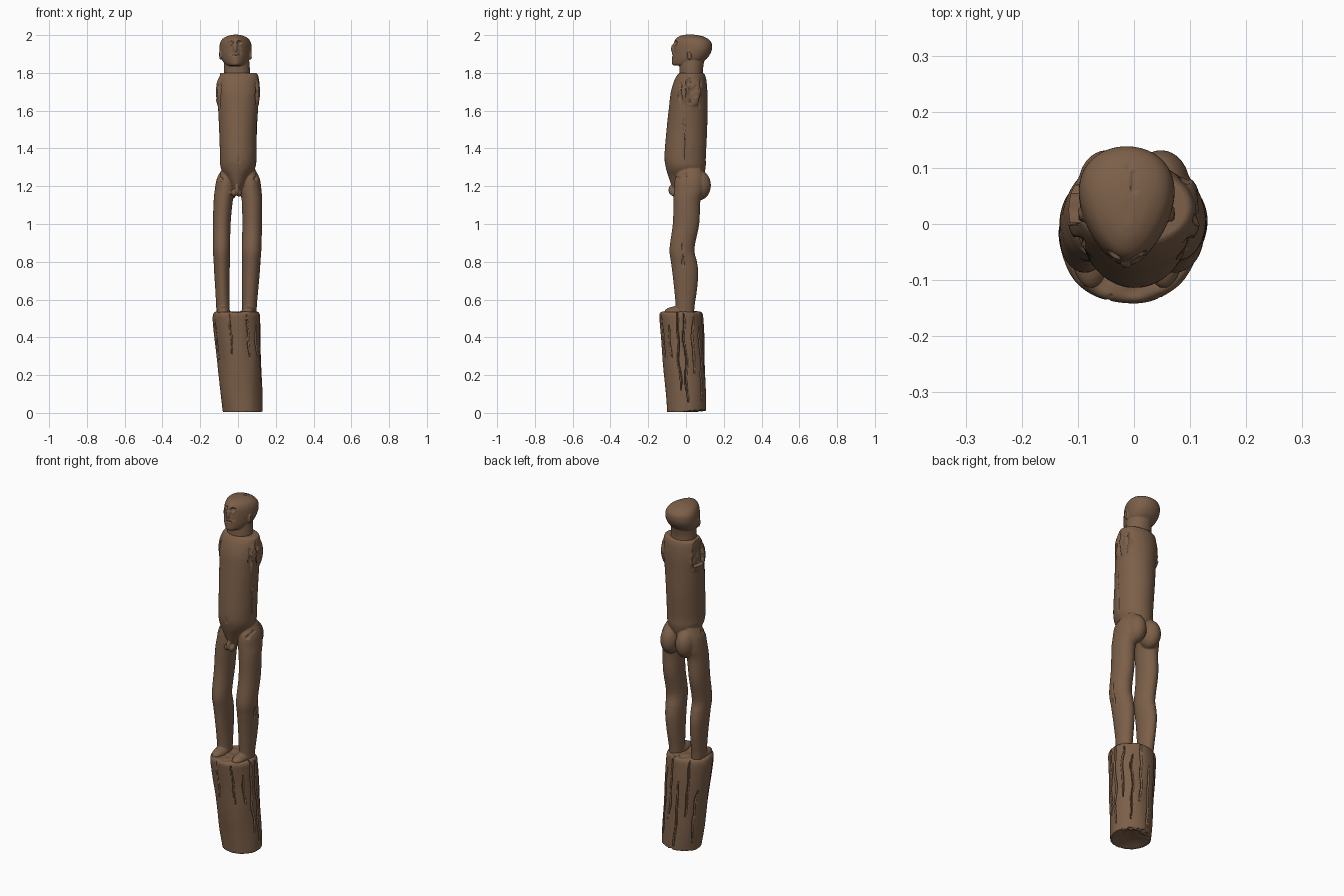
import bpy, bmesh, math
from mathutils import Vector, Matrix, noise

wood = bpy.data.materials.new("brown_wood")
wood.diffuse_color = (0.2, 0.115, 0.066, 1)


def catmull(a, b, c, d, t):
    return [0.5 * (2 * q + (r - p) * t + (2 * p - 5 * q + 4 * r - s) * t * t
                   + (3 * q - p - 3 * r + s) * t ** 3) for p, q, r, s in zip(a, b, c, d)]


def loft(bm, rings, n=48, steps=5, taper=0.0):
    """Closed smooth tube through rings given as (z, x0, x1, y0, y1)."""
    fine = []
    for i in range(len(rings) - 1):
        a, d = rings[max(i - 1, 0)], rings[min(i + 2, len(rings) - 1)]
        fine += [catmull(a, rings[i], rings[i + 1], d, k / steps) for k in range(steps)]
    fine.append(rings[-1])
    loops = []
    for z, x0, x1, y0, y1 in fine:
        loop = []
        for k in range(n):
            a = math.tau * k / n
            c, s = math.cos(a), math.sin(a)
            loop.append(bm.verts.new(((x0 + x1) / 2 + (x1 - x0) / 2 * c * (1 + taper * s),
                                      (y0 + y1) / 2 + (y1 - y0) / 2 * s, z)))
        loops.append(loop)
    for lo, hi in zip(loops, loops[1:]):
        for k in range(n):
            j = (k + 1) % n
            bm.faces.new((lo[k], lo[j], hi[j], hi[k]))
    bm.faces.new(loops[0][::-1])
    bm.faces.new(loops[-1])


def blob(bm, centre, radii):
    m = Matrix.Translation(centre) @ Matrix.Diagonal((*radii, 1))
    bmesh.ops.create_uvsphere(bm, u_segments=24, v_segments=16, radius=1, matrix=m)


def fuse(name, bm, voxel, smooth):
    """Merge all overlapping solids into one carved skin."""
    me = bpy.data.meshes.new(name)
    bm.to_mesh(me)
    bm.free()
    ob = bpy.data.objects.new(name, me)
    bpy.context.collection.objects.link(ob)
    r = ob.modifiers.new("fuse", 'REMESH')
    r.mode, r.voxel_size = 'VOXEL', voxel
    s = ob.modifiers.new("soften", 'SMOOTH')
    s.factor, s.iterations = 0.5, smooth
    baked = bpy.data.meshes.new_from_object(ob.evaluated_get(bpy.context.evaluated_depsgraph_get()))
    ob.modifiers.clear()
    ob.data = baked
    baked.materials.clear()
    baked.materials.append(wood)
    return ob


def carve(ob, p0, p1, width, depth):
    """Press a groove from p0 to p1 into the surface."""
    a, b = Vector(p0), Vector(p1)
    ab = b - a
    hits = []
    for v in ob.data.vertices:
        t = min(max((v.co - a).dot(ab) / max(ab.length_squared, 1e-9), 0), 1)
        wob = noise.noise(v.co * 25) * width * 0.8
        d = (v.co - a - ab * t).length + wob
        if d < width:
            hits.append((v, v.normal * depth * (1 - (max(d, 0) / width) ** 2)))
    for v, off in hits:
        v.co -= off


def finish(ob):
    ob.data.update()
    bpy.ops.object.select_all(action='DESELECT')
    ob.select_set(True)
    bpy.context.view_layer.objects.active = ob
    bpy.ops.object.shade_smooth_by_angle(angle=math.radians(40))


# --- Log pedestal: leaning trunk with drying cracks and a rotten foot
bm = bmesh.new()
loft(bm, [(0.0, -0.08, 0.132, -0.1, 0.105), (0.05, -0.085, 0.131, -0.104, 0.105),
          (0.2, -0.102, 0.126, -0.117, 0.102), (0.35, -0.12, 0.121, -0.128, 0.098),
          (0.48, -0.132, 0.118, -0.138, 0.092), (0.52, -0.131, 0.116, -0.14, 0.088),
          (0.535, -0.122, 0.108, -0.13, 0.08)], n=64)
log = fuse("log_pedestal", bm, 0.0045, 2)
cracks = [(-62, .28, .52, .010), (-35, .27, .46, .010), (-12, .12, .53, .016), (5, .05, .53, .016),
          (28, .2, .5, .012), (52, .06, .45, .014), (75, .18, .53, .016), (100, .0, .4, .012),
          (125, .2, .53, .018), (150, .05, .35, .012), (200, .25, .5, .008), (-110, .3, .53, .007)]
for v in log.data.vertices:
    x, y, z = v.co
    cx, cy = 0.025 - 0.06 * z, 0.003 - 0.055 * z
    rel = Vector((x - cx, y - cy, 0))
    rad = rel.length
    ang = math.degrees(math.atan2(rel.y, rel.x))
    push = 0.004 * noise.noise(Vector((x * 14, y * 14, z * 5)))
    for a, z0, z1, depth in cracks:
        da = (ang - a - 7 * noise.noise(Vector((a, 0, z * 9))) + 180) % 360 - 180
        w = 2.6 * min(1, max(0, (z - z0) * 20), max(0, (z1 - z) * 20 + 0.3))
        if abs(da) < w and rad > 0.06:
            push -= depth * (1 - abs(da) / w)
    v.co += rel.normalized() * push
    if z < 0.09:
        back = max(0, (rel.y * 0.8 + rel.x * 0.3) / 0.1)
        lift = 0.004 + 0.022 * back * (0.5 + noise.noise(Vector((x * 45, y * 45, 3))))
        if z < 0.01 and rad < 0.092:
            lift += 0.02 * (1 - (rad / 0.092) ** 2)
        v.co.z += max(0, lift) * (1 - z / 0.09)
    elif z > 0.5:
        v.co.z += 0.006 * noise.noise(Vector((x * 30, y * 30, 7)))
finish(log)

# --- Body: torso, legs, seat and feet fused into one carving
bm = bmesh.new()
loft(bm, [(1.17, -0.02, 0.015, -0.055, 0.0), (1.20, -0.038, 0.03, -0.075, 0.05),
          (1.25, -0.068, 0.06, -0.093, 0.09), (1.30, -0.092, 0.092, -0.107, 0.104),
          (1.36, -0.095, 0.098, -0.114, 0.105), (1.50, -0.1, 0.1, -0.103, 0.112),
          (1.62, -0.106, 0.107, -0.09, 0.113), (1.70, -0.112, 0.113, -0.08, 0.113),
          (1.76, -0.108, 0.111, -0.062, 0.108), (1.79, -0.103, 0.106, -0.045, 0.1),
          (1.80, -0.095, 0.097, -0.035, 0.092)], n=64)
# Leg levels: z, y front, y back, left leg x range, right leg x range
legs = [(1.29, -0.03, 0.08, -0.085, -0.03, 0.03, 0.09), (1.24, -0.057, 0.095, -0.112, -0.018, 0.018, 0.115),
        (1.18, -0.064, 0.095, -0.123, -0.014, 0.012, 0.124), (1.12, -0.066, 0.076, -0.129, -0.028, 0.02, 0.128),
        (1.00, -0.07, 0.07, -0.133, -0.039, 0.023, 0.127), (0.87, -0.087, 0.045, -0.133, -0.042, 0.02, 0.124),
        (0.80, -0.08, 0.058, -0.129, -0.043, 0.02, 0.119), (0.74, -0.072, 0.065, -0.126, -0.044, 0.02, 0.115),
        (0.65, -0.062, 0.058, -0.12, -0.045, 0.021, 0.107), (0.57, -0.055, 0.046, -0.116, -0.044, 0.022, 0.1),
        (0.51, -0.055, 0.042, -0.112, -0.044, 0.023, 0.098)]
for side in (3, 5):
    loft(bm, [(r[0], r[side], r[side + 1], r[1], r[2]) for r in legs], n=40)
for s in (-1, 1):
    blob(bm, (s * 0.048, 0.068, 1.205), (0.052, 0.064, 0.08))       # seat
    blob(bm, (s * 0.092, 0.025, 1.70), (0.028, 0.06, 0.09))         # shoulder stump
    blob(bm, (-0.012 + s * 0.065, -0.04, 0.535), (0.036, 0.075, 0.03))  # foot
    blob(bm, (-0.008 + s * 0.014, -0.062, 1.165), (0.016, 0.022, 0.02))  # groin
blob(bm, (-0.006, -0.078, 1.18), (0.012, 0.015, 0.026))
body = fuse("body", bm, 0.0045, 3)
carve(body, (0, 0.13, 1.26), (0, 0.12, 1.13), 0.012, 0.014)
for s in (-1, 1):
    # cracks around the broken arms, and hand scars on the hips
    carve(body, (s * 0.098, -0.035, 1.78), (s * 0.105, -0.03, 1.62), 0.011, 0.009)
    carve(body, (s * 0.09, 0.085, 1.78), (s * 0.1, 0.075, 1.62), 0.01, 0.007)
    carve(body, (s * 0.1, 0.0, 1.26), (s * 0.09, -0.045, 1.24), 0.012, 0.008)
carve(body, (0.118, 0.01, 1.78), (0.118, 0.02, 1.64), 0.012, 0.012)
carve(body, (0.1, -0.01, 1.55), (0.1, -0.005, 1.3), 0.006, 0.004)
carve(body, (0.122, -0.02, 0.9), (0.118, -0.015, 0.78), 0.007, 0.006)
carve(body, (0.005, -0.11, 1.36), (0.005, -0.112, 1.33), 0.009, 0.004)
for v in body.data.vertices:
    x, y, z = v.co
    rough = 0.006 * noise.noise(v.co * 35)
    if 1.66 < z < 1.81 and x < -0.086 and 0.0 < y < 0.085:      # left arm break
        v.co.x = max(x, -0.092 + rough)
    elif 1.64 < z < 1.77 and x > 0.1 and 0.0 < y < 0.06:        # right arm break
        v.co.x = min(x, 0.112 + rough)
finish(body)

# --- Head with neck, ears and nose
bm = bmesh.new()
loft(bm, [(1.77, -0.075, 0.064, -0.036, 0.092), (1.82, -0.074, 0.063, -0.034, 0.09),
          (1.88, -0.074, 0.058, -0.034, 0.1)])
loft(bm, [(1.838, -0.05, 0.02, -0.062, 0.03), (1.846, -0.066, 0.04, -0.073, 0.065),
          (1.87, -0.084, 0.058, -0.074, 0.105), (1.90, -0.094, 0.067, -0.072, 0.128),
          (1.93, -0.096, 0.07, -0.069, 0.138), (1.96, -0.092, 0.066, -0.065, 0.135),
          (1.982, -0.078, 0.052, -0.053, 0.114), (1.996, -0.052, 0.027, -0.03, 0.08),
          (2.002, -0.025, 0.0, -0.005, 0.045)], taper=0.25)
blob(bm, (-0.014, -0.066, 1.927), (0.011, 0.013, 0.026))
blob(bm, (-0.014, -0.066, 1.893), (0.022, 0.01, 0.012))
for s in (-1, 1):
    blob(bm, (-0.013 + s * 0.079, 0.018, 1.895), (0.009, 0.014, 0.026))
head = fuse("head", bm, 0.003, 2)
for s in (-1, 1):
    ex = -0.015 + s * 0.026
    carve(head, (ex - 0.004, -0.058, 1.96), (ex + 0.004, -0.058, 1.96), 0.010, 0.011)
    carve(head, (-0.013 + s * 0.09, 0.016, 1.905), (-0.013 + s * 0.09, 0.018, 1.888), 0.007, 0.005)
    carve(head, (-0.014 + s * 0.02, -0.068, 1.935), (-0.014 + s * 0.026, -0.064, 1.905), 0.01, 0.003)
carve(head, (-0.03, -0.074, 1.893), (0.002, -0.074, 1.893), 0.006, 0.006)
carve(head, (0.0, 0.09, 1.99), (0.0, 0.06, 1.998), 0.006, 0.004)
carve(head, (-0.02, 0.12, 1.97), (-0.01, 0.1, 1.985), 0.006, 0.004)
finish(head)
